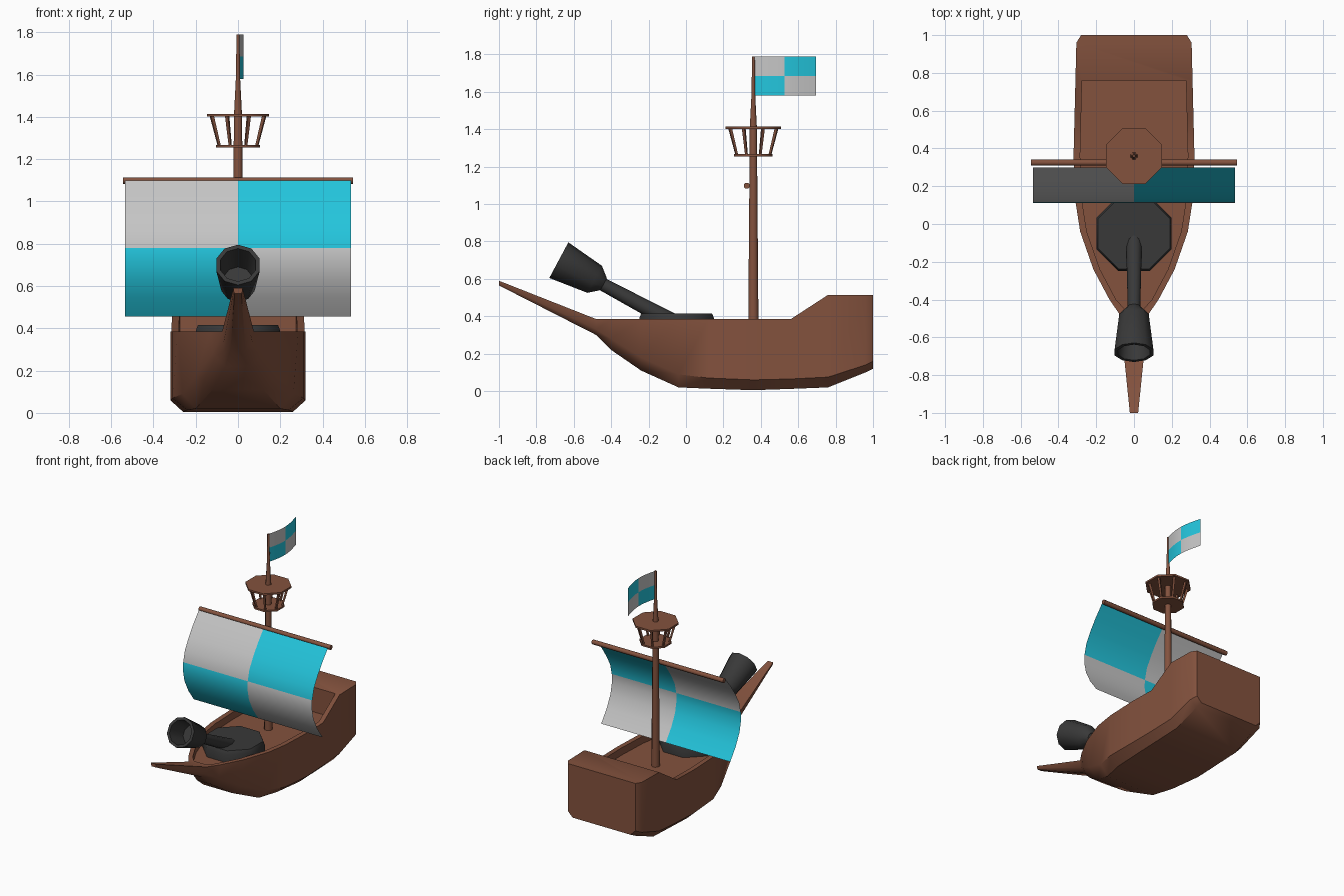
import bpy, bmesh, math
from mathutils import Vector

cube = bpy.data.objects.get("Cube")
if cube:
    bpy.data.objects.remove(cube, do_unlink=True)


def material(name, rgb):
    m = bpy.data.materials.new(name)
    m.use_nodes = True
    m.diffuse_color = (*rgb, 1)
    bsdf = m.node_tree.nodes["Principled BSDF"]
    bsdf.inputs["Base Color"].default_value = (*rgb, 1)
    bsdf.inputs["Roughness"].default_value = 0.8
    return m


WOOD = material("brown wood", (0.23, 0.085, 0.048))
IRON = material("dark iron", (0.04, 0.04, 0.04))
GREY = material("light grey cloth", (0.56, 0.56, 0.56))
CYAN = material("cyan cloth", (0.017, 0.56, 0.72))


def smooth(ob, angle):
    bpy.ops.object.select_all(action="DESELECT")
    ob.select_set(True)
    bpy.context.view_layer.objects.active = ob
    bpy.ops.object.shade_smooth_by_angle(angle=math.radians(angle))


def make(name, verts, faces, mats, angle=40, closed=True):
    me = bpy.data.meshes.new(name)
    me.from_pydata(verts, [], faces)
    if closed:
        bm = bmesh.new()
        bm.from_mesh(me)
        bmesh.ops.recalc_face_normals(bm, faces=bm.faces)
        bm.to_mesh(me)
        bm.free()
    for m in mats:
        me.materials.append(m)
    ob = bpy.data.objects.new(name, me)
    bpy.context.collection.objects.link(ob)
    smooth(ob, angle)
    return ob


def loft(name, rings, mat, angle=40):
    """Skin a list of equal-length closed rings and cap both ends."""
    n = len(rings[0])
    verts = [p for r in rings for p in r]
    faces = [(k * n + i, k * n + (i + 1) % n, (k + 1) * n + (i + 1) % n, (k + 1) * n + i)
             for k in range(len(rings) - 1) for i in range(n)]
    faces += [tuple(range(n)), tuple(range(len(verts) - n, len(verts)))]
    return make(name, verts, faces, [mat], angle)


def turned(name, origin, axis, profile, mat, sides=8, angle=50):
    """Lathe (distance, radius) pairs along an axis."""
    q = Vector(axis).to_track_quat("Z", "Y")
    rings = []
    for d, r in profile:
        ring = []
        for i in range(sides):
            a = math.tau * (i + 0.5) / sides
            ring.append(Vector(origin) + q @ Vector((r * math.cos(a), r * math.sin(a), d)))
        rings.append(ring)
    return loft(name, rings, mat, angle)


def rod(name, a, b, r1, r2, mat, sides=8):
    d = Vector(b) - Vector(a)
    return turned(name, a, d, [(0, r1), (d.length, r2)], mat, sides)


# Hull: y, half width, top, bilge height, keel half width, keel height
stations = [
    (1.0, 0.28, 0.515, 0.16, 0.24, 0.12),
    (0.96, 0.305, 0.515, 0.14, 0.25, 0.10),
    (0.76, 0.31, 0.515, 0.075, 0.26, 0.02),
    (0.56, 0.315, 0.385, 0.065, 0.26, 0.012),
    (0.36, 0.32, 0.385, 0.06, 0.26, 0.005),
    (0.12, 0.31, 0.385, 0.07, 0.24, 0.013),
    (-0.04, 0.285, 0.385, 0.09, 0.20, 0.02),
    (-0.24, 0.215, 0.385, 0.18, 0.12, 0.11),
    (-0.40, 0.13, 0.385, 0.28, 0.06, 0.22),
    (-0.48, 0.075, 0.385, 0.33, 0.035, 0.30),
    (-1.0, 0.022, 0.59, 0.575, 0.016, 0.565),
]
rings = []
for y, w, top, bilge, kw, keel in stations:
    half = [(w, top), (w * (0.92 if y < 0 else 1), bilge), (kw, keel)]
    rings.append([(x, y, z) for x, z in half] + [(-x, y, z) for x, z in reversed(half)])
hull = loft("hull", rings, WOOD)

# Sunken deck cut into the hull
outline = [(w - 0.035, y) for y, w, *_ in stations if -0.41 < y < 0.8]
outline.append((0.05, -0.45))
loop = outline + [(-x, y) for x, y in reversed(outline)]
cutter = loft("deck_cutter", [[(x, y, z) for x, y in loop] for z in (0.33, 0.9)], WOOD)
cutter.hide_render = True
cut = hull.modifiers.new("deck recess", "BOOLEAN")
cut.operation = "DIFFERENCE"
cut.solver = "EXACT"
cut.object = cutter
bpy.context.view_layer.objects.active = hull
bpy.ops.object.modifier_apply(modifier=cut.name)
bpy.data.objects.remove(cutter, do_unlink=True)
smooth(hull, 40)

# Mast and yard
MAST_Y = 0.36
turned("mast", (0, MAST_Y, 0), (0, 0, 1),
       [(0.32, 0.03), (1.1, 0.023), (1.4, 0.021), (1.6, 0.01), (1.79, 0.008)], WOOD)
rod("yard", (-0.545, 0.325, 1.098), (0.545, 0.325, 1.098), 0.017, 0.017, WOOD)

# Lookout: two discs joined by leaning posts
for name, z, r in (("lookout_floor", 1.255, 0.112), ("lookout_rim", 1.402, 0.16)):
    turned(name, (0, MAST_Y, z), (0, 0, 1), [(0, r), (0.013, r)], WOOD)
for i in range(8):
    a = math.tau * (i + 0.5) / 8
    c, s = math.cos(a), math.sin(a)
    rod("lookout_post", (0.095 * c, MAST_Y + 0.095 * s, 1.26),
        (0.135 * c, MAST_Y + 0.135 * s, 1.408), 0.008, 0.011, WOOD, 4)


def cloth(name, xs, path, is_cyan):
    """Sheet from a grid of points; a rule on the face centre picks the colour."""
    n = len(xs)
    verts = [path(x, k) for k in range(path.rows) for x in xs]
    faces = [(k * n + i, k * n + i + 1, (k + 1) * n + i + 1, (k + 1) * n + i)
             for k in range(path.rows - 1) for i in range(n - 1)]
    ob = make(name, verts, faces, [GREY, CYAN], 60, False)
    for p in ob.data.polygons:
        p.material_index = int(is_cyan(p.center))


# Billowing quartered sail
curve = [(0.30, 1.1), (0.235, 1.02), (0.18, 0.94), (0.135, 0.86), (0.115, 0.78),
         (0.112, 0.72), (0.13, 0.635), (0.175, 0.545), (0.24, 0.455)]


def sail_point(x, k):
    return (x, *curve[k])


sail_point.rows = len(curve)
cloth("sail", [-0.535, 0, 0.535], sail_point, lambda c: (c.x > 0) == (c.z > 0.78))


# Waving quartered flag
def flag_point(t, k):
    wave = 0.026 * math.sin(t * math.pi * 1.08)
    return (wave, MAST_Y + 0.335 * t, (1.79, 1.685, 1.58)[k])


flag_point.rows = 3
cloth("flag", [i / 8 for i in range(9)], flag_point,
      lambda c: (c.y > 0.53) == (c.z > 1.685))

# Cannon: turntable, slim barrel and flared hollow muzzle
turned("cannon_base", (0, -0.05, 0), (0, 0, 1), [(0.32, 0.216), (0.39, 0.216), (0.415, 0.205)], IRON)
aim = Vector((0, -0.88, 0.47))
rod("cannon_barrel", (0, -0.06, 0.365), (0, -0.47, 0.584), 0.045, 0.034, IRON, 10)
turned("cannon_muzzle", (0, -0.44, 0.572), aim,
       [(0, 0.036), (0.055, 0.082), (0.272, 0.108), (0.272, 0.088), (0.12, 0.07)], IRON, 10, 40)
